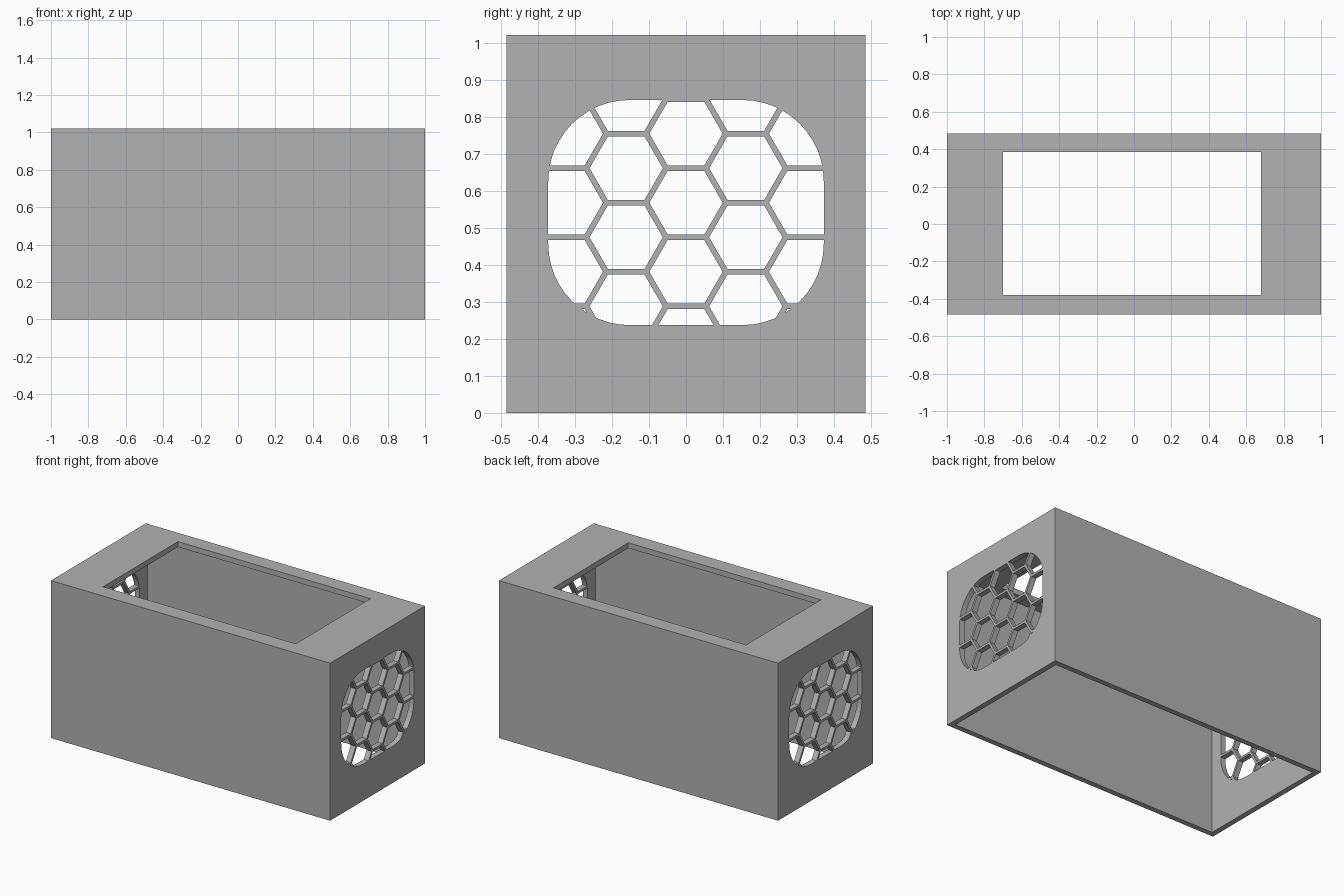
import bpy, bmesh, math
from mathutils import Vector

old = bpy.data.objects.get("Cube")
if old:
    bpy.data.objects.remove(old)

HEIGHT, HALF_Y, WALL = 1.02, 0.485, 0.035
PITCH, BAR = 0.1865, 0.015            # honeycomb spacing and rib width
VENT_Z = 0.541

grey = bpy.data.materials.new("light grey")
grey.use_nodes = True
colour = (0.445, 0.445, 0.445, 1)
grey.diffuse_color = colour
grey.node_tree.nodes["Principled BSDF"].inputs["Base Color"].default_value = colour


def add_object(name, bm):
    bmesh.ops.recalc_face_normals(bm, faces=bm.faces)
    mesh = bpy.data.meshes.new(name)
    bm.to_mesh(mesh)
    bm.free()
    ob = bpy.data.objects.new(name, mesh)
    bpy.context.collection.objects.link(ob)
    return ob


def box(name, low, high):
    bm = bmesh.new()
    bmesh.ops.create_cube(bm, size=1)
    low, high = Vector(low), Vector(high)
    for v in bm.verts:
        v.co = (low + high) / 2 + v.co * (high - low)
    return add_object(name, bm)


def vent_prism():
    """Rounded rectangle running lengthwise through both end walls."""
    half_y, half_z, radius = 0.372, 0.304, 0.22
    bm = bmesh.new()
    ring = []
    for i, (sy, sz) in enumerate([(1, 1), (-1, 1), (-1, -1), (1, -1)]):
        for k in range(13):
            a = (i + k / 12) * math.pi / 2
            ring.append(bm.verts.new((-1.1,
                                      sy * (half_y - radius) + radius * math.cos(a),
                                      VENT_Z + sz * (half_z - radius) + radius * math.sin(a))))
    face = bm.faces.new(ring)
    out = bmesh.ops.extrude_face_region(bm, geom=[face])
    tips = [g for g in out["geom"] if isinstance(g, bmesh.types.BMVert)]
    bmesh.ops.translate(bm, verts=tips, vec=(2.2, 0, 0))
    bmesh.ops.recalc_face_normals(bm, faces=bm.faces)
    return bm


# Honeycomb openings: the vent outline trimmed to each hexagon
cells = bmesh.new()
for col in range(-3, 4):
    for row in range(-3, 4):
        centre = Vector((0, col * PITCH * math.sqrt(3) / 2,
                         0.5675 + (row + (col % 2) / 2) * PITCH))
        part = vent_prism()
        for side in range(6):
            a = math.radians(30 + 60 * side)
            n = Vector((0, math.cos(a), math.sin(a)))
            geom = part.verts[:] + part.edges[:] + part.faces[:]
            cut = bmesh.ops.bisect_plane(part, geom=geom, plane_no=n, clear_outer=True,
                                         plane_co=centre + n * (PITCH - BAR) / 2)
            rim = [e for e in cut["geom_cut"] if isinstance(e, bmesh.types.BMEdge)]
            if rim:
                bmesh.ops.contextual_create(part, geom=rim)
        if part.faces:
            piece = bpy.data.meshes.new("cell")
            part.to_mesh(piece)
            cells.from_mesh(piece)
            bpy.data.meshes.remove(piece)
        part.free()

# Housing: open-bottomed box with a top window and vented ends
housing = box("housing", (-1, -HALF_Y, 0), (1, HALF_Y, HEIGHT))
cutters = [
    box("cavity_cutter", (WALL - 1, WALL - HALF_Y, -0.1),
        (1 - WALL, HALF_Y - WALL, HEIGHT - WALL)),
    box("window_cutter", (-0.70, -0.38, 0.9), (0.68, 0.385, 1.1)),
    add_object("vent_cutter", cells),
]
for cutter in cutters:
    mod = housing.modifiers.new(cutter.name, "BOOLEAN")
    mod.operation, mod.solver, mod.object = "DIFFERENCE", "EXACT", cutter

bpy.context.view_layer.update()
graph = bpy.context.evaluated_depsgraph_get()
result = bpy.data.meshes.new_from_object(housing.evaluated_get(graph))
housing.modifiers.clear()
housing.data = result
for cutter in cutters:
    bpy.data.objects.remove(cutter)
housing.data.materials.clear()
housing.data.materials.append(grey)
